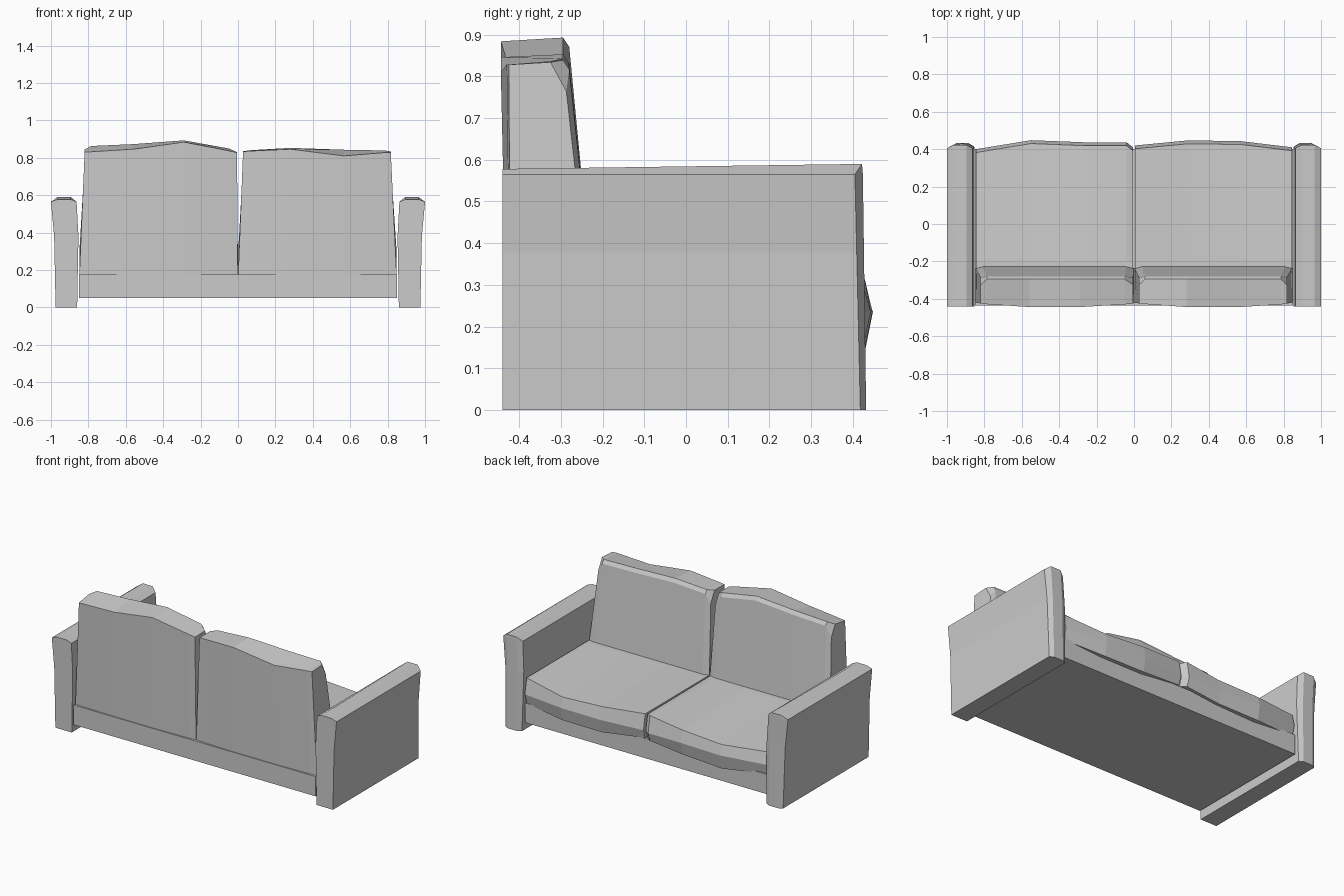
import bpy, bmesh


def loft(name, sections):
    """Skin a row of equal-length point loops and cap both ends."""
    bm = bmesh.new()
    rows = [[bm.verts.new(p) for p in s] for s in sections]
    for a, b in zip(rows, rows[1:]):
        n = len(a)
        for i in range(n):
            j = (i + 1) % n
            bm.faces.new((a[i], a[j], b[j], b[i]))
    bm.faces.new(rows[0])
    bm.faces.new(rows[-1])
    bmesh.ops.remove_doubles(bm, verts=bm.verts, dist=0.0005)
    bmesh.ops.recalc_face_normals(bm, faces=bm.faces)
    mesh = bpy.data.meshes.new(name)
    bm.to_mesh(mesh)
    bm.free()
    obj = bpy.data.objects.new(name, mesh)
    bpy.context.collection.objects.link(obj)
    return obj


# Base: a plain low plinth between the arms
loft("base", [[(x, -0.435, 0.05), (x, -0.435, 0.175), (x, 0.40, 0.175), (x, 0.40, 0.05)]
              for x in (-0.85, 0.85)])

# Arms: flared profile with chamfered top and a slightly proud front panel
arm_profile = [(0.975, 0), (0.983, 0.38), (1.0, 0.565), (0.965, 0.59),
               (0.895, 0.59), (0.863, 0.565), (0.853, 0.38), (0.86, 0)]
panel_x = [0.95, 0.955, 0.965, 0.965, 0.895, 0.895, 0.885, 0.885]
for side, label in ((1, "right"), (-1, "left")):
    back, edge, panel = [], [], []
    for (x, z), px in zip(arm_profile, panel_x):
        top = z > 0.58
        back.append((side * x, -0.44, z - 0.012 if top else z))
        edge.append((side * x, 0.422 if top else 0.418 - 0.023 * z, z))
        panel.append((side * px, 0.422 if top else 0.432 - 0.014 * z, z))
    loft(label + "_arm", [back, edge, panel])

# Seat cushions: columns of (x, front y, top z at front, bottom z)
seats = {
    "left_seat_cushion": [(-0.845, 0.40, 0.31, 0.17), (-0.55, 0.448, 0.297, 0.145),
                          (-0.27, 0.437, 0.309, 0.155), (-0.04, 0.437, 0.34, 0.18),
                          (-0.005, 0.41, 0.33, 0.18)],
    "right_seat_cushion": [(0.005, 0.42, 0.333, 0.18), (0.29, 0.447, 0.313, 0.15),
                           (0.57, 0.443, 0.297, 0.15), (0.845, 0.41, 0.333, 0.17)],
}
for name, columns in seats.items():
    loft(name, [[(x, -0.35, 0.17), (x, -0.35, 0.333), (x, -0.2, 0.333),
                 (x, y - 0.018, zt), (x, y, 0.235), (x, y - 0.018, zb)]
                for x, y, zt, zb in columns])

# Back cushions: columns of (top x, bottom x, back y, back z, front z, is corner)
backs = {
    "left_back_cushion": [(-0.82, -0.848, -0.425, 0.83, 0.845, True),
                          (-0.785, -0.81, -0.429, 0.832, 0.863, False),
                          (-0.56, -0.56, -0.444, 0.846, 0.873, False),
                          (-0.29, -0.29, -0.444, 0.884, 0.893, False),
                          (-0.05, -0.04, -0.43, 0.838, 0.85, False),
                          (-0.005, -0.001, -0.425, 0.828, 0.83, True)],
    "right_back_cushion": [(0.027, 0.001, -0.425, 0.833, 0.835, True),
                           (0.06, 0.04, -0.428, 0.836, 0.84, False),
                           (0.28, 0.28, -0.444, 0.846, 0.853, False),
                           (0.565, 0.565, -0.444, 0.81, 0.843, False),
                           (0.785, 0.81, -0.43, 0.828, 0.839, False),
                           (0.817, 0.848, -0.425, 0.828, 0.834, True)],
}
for name, columns in backs.items():
    sections = []
    for xt, xb, yb, zb, zf, corner in columns:
        y_top, y_edge, drop = (-0.325, -0.287, 0.07) if corner else (-0.295, -0.28, 0.022)
        y_foot = -0.235 if corner else -0.225
        sections.append([(xb, -0.42 + (yb + 0.425) * 0.5, 0.17), (xt, yb, zb),
                         (xt, y_top, zf), (xt, y_edge, zf - drop),
                         (xb, y_foot, 0.3), (xb, y_foot, 0.17)])
    loft(name, sections)
